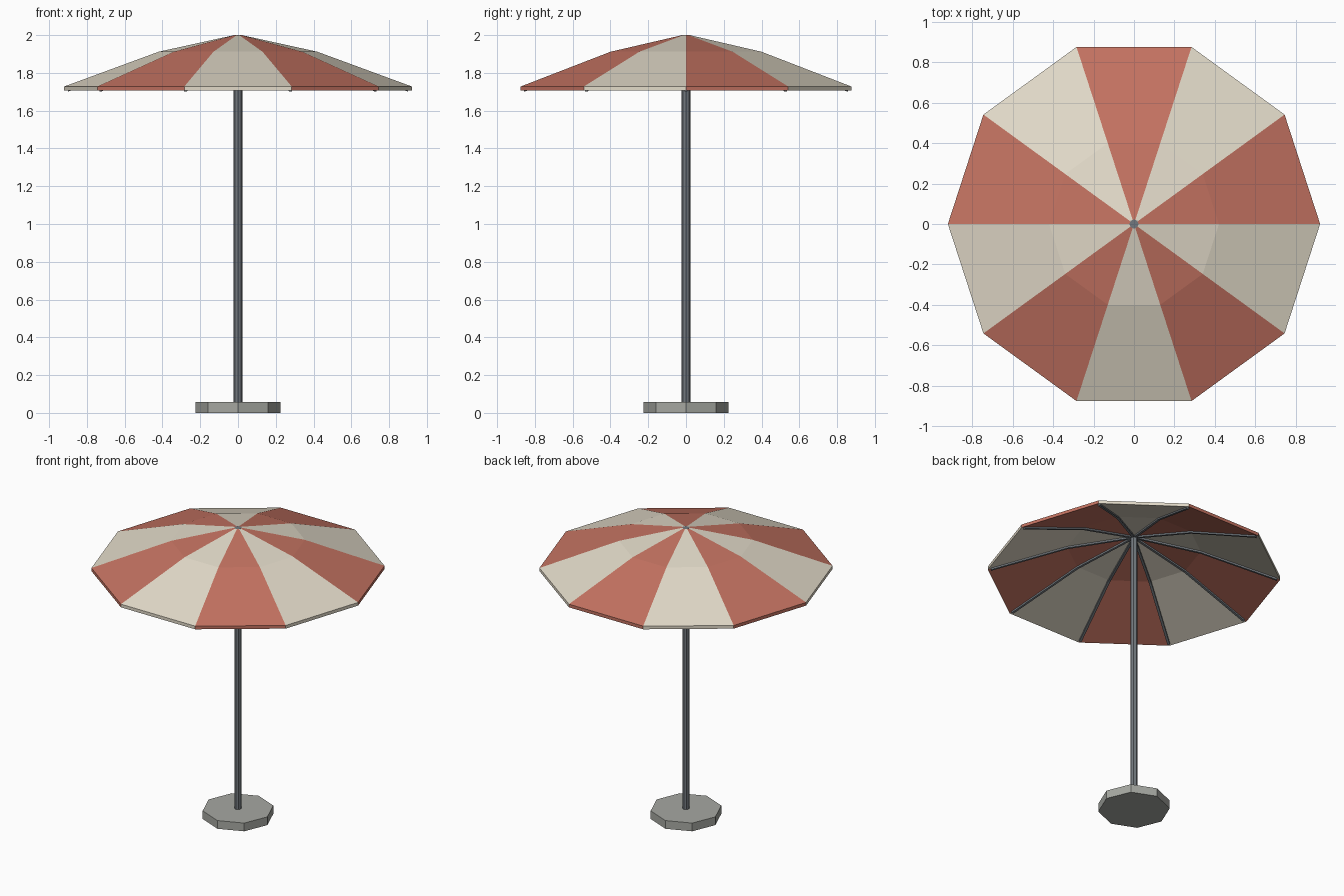
import bpy
from math import cos, sin, pi

if "Cube" in bpy.data.objects:
    bpy.data.objects.remove(bpy.data.objects["Cube"])

SIDES = 10


def material(name, rgb):
    m = bpy.data.materials.new(name)
    m.diffuse_color = (*rgb, 1)
    m.use_nodes = True
    m.node_tree.nodes["Principled BSDF"].inputs["Base Color"].default_value = m.diffuse_color
    return m


def mesh_object(name, verts, faces, mats=()):
    me = bpy.data.meshes.new(name)
    me.from_pydata(verts, [], faces)
    for m in mats:
        me.materials.append(m)
    ob = bpy.data.objects.new(name, me)
    bpy.context.collection.objects.link(ob)
    return ob


def cylinder(name, sides, radius, z0, z1, mats=()):
    verts = [(radius * cos(2 * pi * i / sides), radius * sin(2 * pi * i / sides), z)
             for z in (z0, z1) for i in range(sides)]
    faces = [(i, (i + 1) % sides, sides + (i + 1) % sides, sides + i) for i in range(sides)]
    faces += [tuple(reversed(range(sides))), tuple(range(sides, 2 * sides))]
    return mesh_object(name, verts, faces, mats)


red = material("red_fabric", (0.55, 0.17, 0.12))
cream = material("cream_fabric", (0.76, 0.70, 0.58))
metal = material("dark_metal", (0.17, 0.19, 0.21))
stone = material("base_grey", (0.38, 0.39, 0.36))

# base and pole
cylinder("base", 8, 0.225, 0.0, 0.057, [stone])
cylinder("pole", 8, 0.023, 0.05, 2.0, [metal])

# canopy: closed (radius, z) profile swept round ten sides, panels alternate colour
profile = [(0.02, 2.0), (0.42, 1.912), (0.92, 1.728),
           (0.92, 1.706), (0.42, 1.89), (0.02, 1.978)]
n = len(profile)
verts = [(r * cos(2 * pi * s / SIDES), r * sin(2 * pi * s / SIDES), z)
         for s in range(SIDES) for r, z in profile]
faces = []
for s in range(SIDES):
    t = (s + 1) % SIDES
    for k in range(n):
        j = (k + 1) % n
        faces.append((s * n + k, s * n + j, t * n + j, t * n + k))
canopy = mesh_object("canopy", verts, faces, [red, cream])
for p in canopy.data.polygons:
    p.material_index = (p.index // n) % 2

# ribs: square bars under each seam, bent with the fabric
w, h = 0.008, 0.014
path = [(0.015, 1.981), (0.42, 1.892), (0.9, 1.715)]
for s in range(SIDES):
    c, d = cos(2 * pi * s / SIDES), sin(2 * pi * s / SIDES)
    rv = [(r * c - o * d, r * d + o * c, z + dz)
          for r, z in path
          for o, dz in ((-w, 0), (w, 0), (w, -h), (-w, -h))]
    rf = [(a + k, a + (k + 1) % 4, a + 4 + (k + 1) % 4, a + 4 + k)
          for a in (0, 4) for k in range(4)]
    rf += [(3, 2, 1, 0), (8, 9, 10, 11)]
    # faces wind outward when reversed along the path direction
    mesh_object(f"rib_{s + 1}", rv, [tuple(reversed(f)) for f in rf], [metal])
